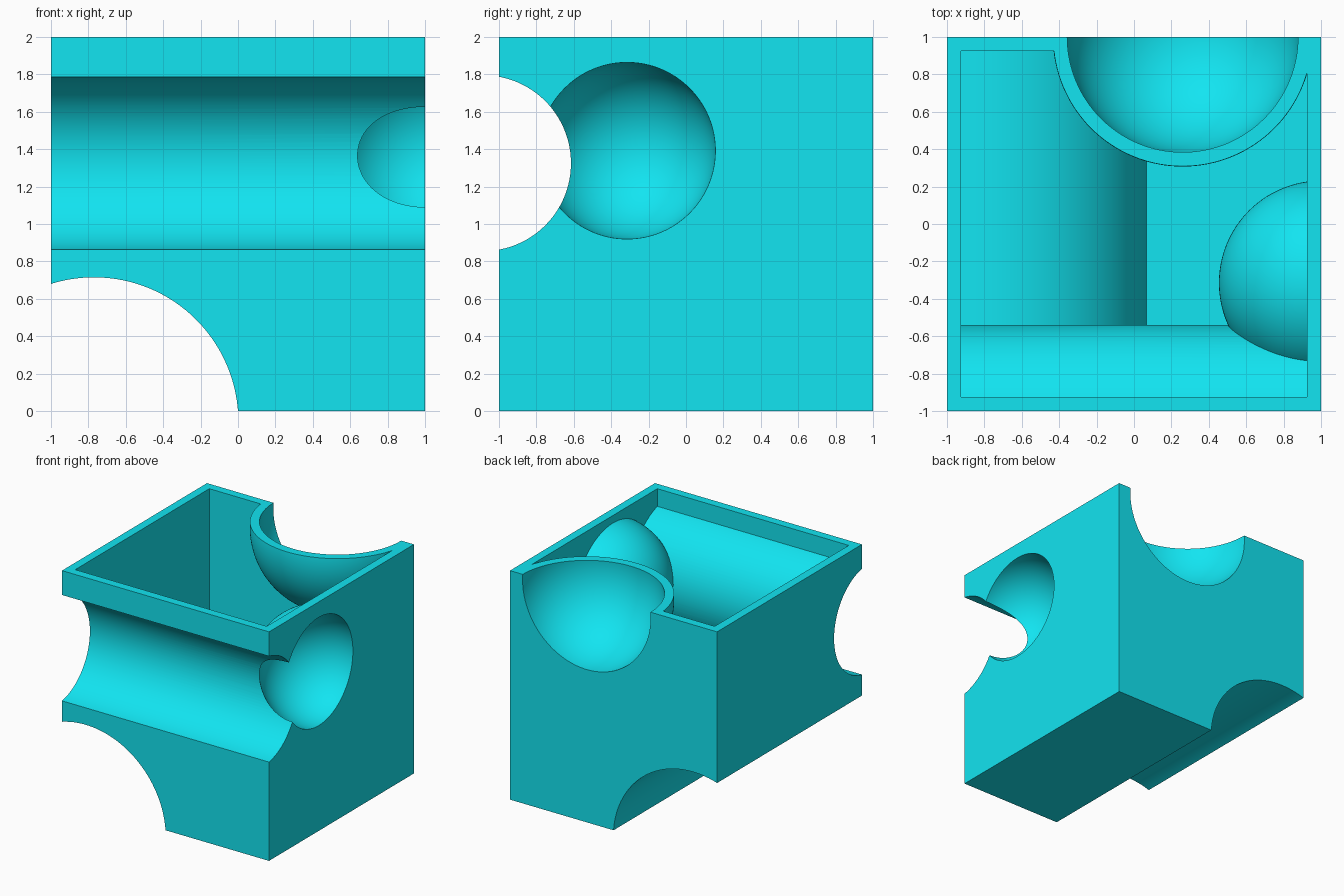
import bpy
import math

if "Cube" in bpy.data.objects:
    bpy.data.objects.remove(bpy.data.objects["Cube"])

T = 0.075  # wall thickness


def box(name, lo, hi):
    size = [b - a for a, b in zip(lo, hi)]
    mid = [(a + b) / 2 for a, b in zip(lo, hi)]
    bpy.ops.mesh.primitive_cube_add(size=1, location=mid)
    ob = bpy.context.object
    ob.name = name
    ob.scale = size
    bpy.ops.object.transform_apply(location=True, rotation=True, scale=True)
    return ob


def cylinder(name, loc, radius, rot):
    bpy.ops.mesh.primitive_cylinder_add(vertices=128, radius=radius, depth=3,
                                        location=loc, rotation=rot)
    bpy.context.object.name = name
    return bpy.context.object


def sphere(name, loc, radius):
    bpy.ops.mesh.primitive_uv_sphere_add(segments=128, ring_count=64,
                                         radius=radius, location=loc)
    bpy.context.object.name = name
    return bpy.context.object


def subtract(target, cutter):
    cutter.hide_render = True
    mod = target.modifiers.new("cut", 'BOOLEAN')
    mod.operation = 'DIFFERENCE'
    mod.solver = 'EXACT'
    mod.object = cutter
    bpy.context.view_layer.objects.active = target
    bpy.ops.object.modifier_apply(modifier=mod.name)
    bpy.data.objects.remove(cutter, do_unlink=True)


def carve(target, grow):
    """Remove the four round recesses, grown outward by the given amount."""
    subtract(target, cylinder("lower_tunnel", (-0.77, 0, -0.057), 0.772 + grow,
                              (math.pi / 2, 0, 0)))
    subtract(target, cylinder("front_groove", (0, -1.085, 1.325), 0.47 + grow,
                              (0, math.pi / 2, 0)))
    subtract(target, sphere("side_dish", (1.001, -0.315, 1.392), 0.472 + grow))
    subtract(target, sphere("back_dish", (0.26, 1.001, 1.953), 0.619 + grow))


# Outer block with recesses
block = box("hollow_block", (-1, -1, 0), (1, 1, 2))
carve(block, 0)

# Open-topped cavity that keeps an even wall around every recess
cavity = box("cavity", (-1 + T, -1 + T, T), (1 - T, 1 - T, 2.3))
carve(cavity, T)
subtract(block, cavity)

# Shading and colour
bpy.ops.object.select_all(action='DESELECT')
block.select_set(True)
bpy.context.view_layer.objects.active = block
bpy.ops.object.shade_smooth_by_angle(angle=math.radians(20))
mat = bpy.data.materials.new("cyan")
mat.diffuse_color = (0.006, 0.78, 0.88, 1)
mat.use_nodes = True
mat.node_tree.nodes["Principled BSDF"].inputs["Base Color"].default_value = mat.diffuse_color
block.data.materials.clear()
block.data.materials.append(mat)
